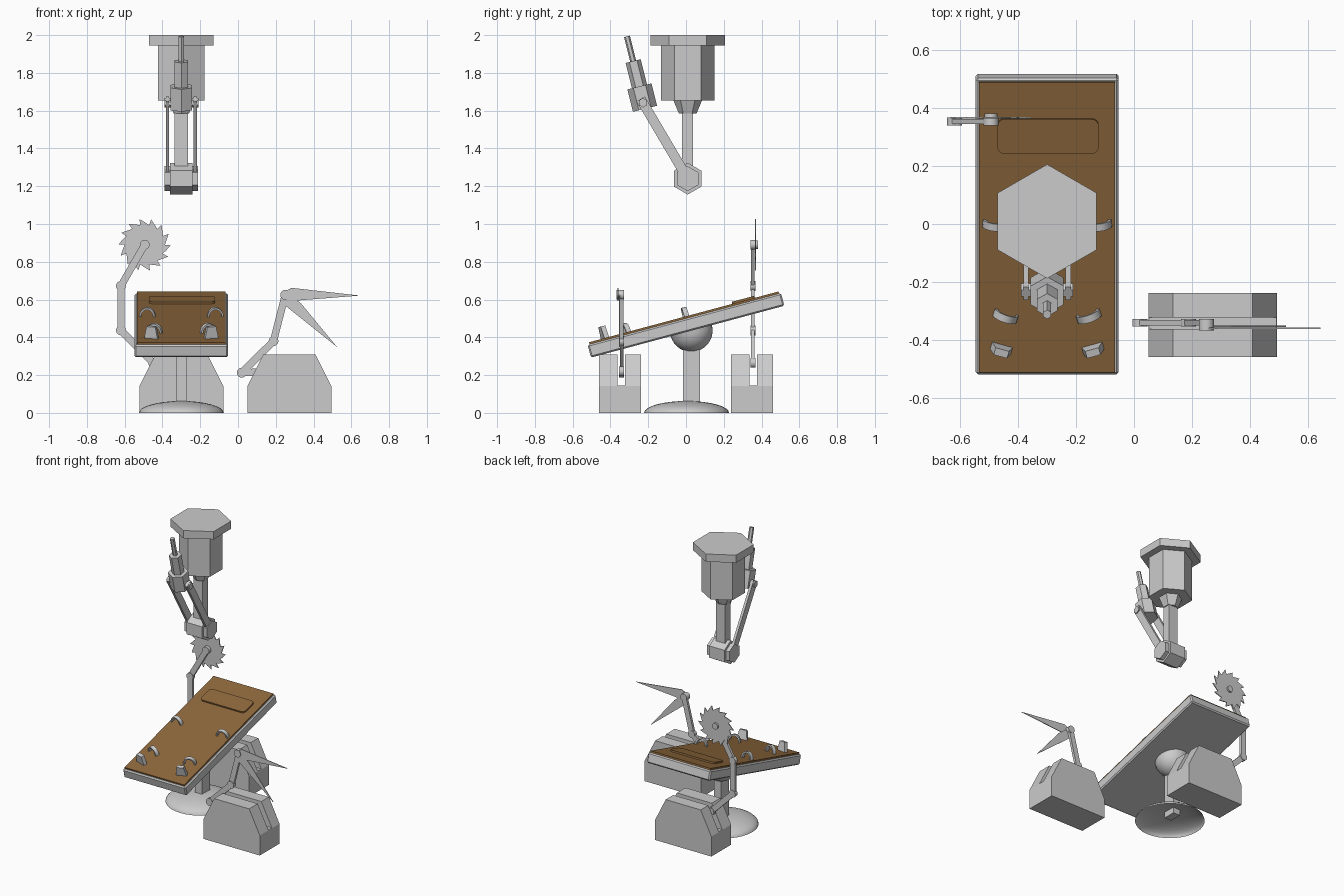
import bpy, bmesh
from math import radians, cos, sin, pi
from mathutils import Matrix, Vector

if "Cube" in bpy.data.objects:
    bpy.data.objects.remove(bpy.data.objects["Cube"])

T = Matrix.Translation
XY = Matrix.Identity(4)
XZ = Matrix.Rotation(radians(90), 4, 'X')                       # profile in x/z, depth along y
YZ = Matrix(((0, 0, 1, 0), (1, 0, 0, 0), (0, 1, 0, 0), (0, 0, 0, 1)))  # profile in y/z, depth along x
CX = -0.30                                                      # centre line of table and overhead unit

wood = bpy.data.materials.new("wood")
wood.diffuse_color = (0.27, 0.14, 0.045, 1)
wood.use_nodes = True
wood.node_tree.nodes["Principled BSDF"].inputs["Base Color"].default_value = wood.diffuse_color


def finish(name, bm, M=XY, mat=None, smooth=False):
    bmesh.ops.transform(bm, matrix=M, verts=bm.verts)
    bmesh.ops.recalc_face_normals(bm, faces=bm.faces)
    me = bpy.data.meshes.new(name)
    bm.to_mesh(me)
    bm.free()
    ob = bpy.data.objects.new(name, me)
    bpy.context.collection.objects.link(ob)
    if mat:
        me.materials.append(mat)
    if smooth:
        bpy.ops.object.select_all(action='DESELECT')
        ob.select_set(True)
        bpy.context.view_layer.objects.active = ob
        bpy.ops.object.shade_smooth_by_angle(angle=radians(35))
    return ob


def prism(name, pts, z0, z1, M=XY, top=1.0, **kw):
    """Extrude a 2D outline from z0 to z1, scaling the far end by top."""
    bm = bmesh.new()
    a = [bm.verts.new((x, y, z0)) for x, y in pts]
    b = [bm.verts.new((x * top, y * top, z1)) for x, y in pts]
    bm.faces.new(a)
    bm.faces.new(b)
    for i in range(len(a)):
        j = (i + 1) % len(a)
        bm.faces.new((a[i], a[j], b[j], b[i]))
    return finish(name, bm, M, **kw)


def rect(hx, hy):
    return [(-hx, -hy), (hx, -hy), (hx, hy), (-hx, hy)]


def ngon(n, r, turn=90):
    return [(r * cos(2 * pi * i / n + radians(turn)), r * sin(2 * pi * i / n + radians(turn))) for i in range(n)]


def bar(p, q, w):
    """Outline of a straight bar of width w from p to q."""
    p, q = Vector(p), Vector(q)
    d = (q - p).normalized() * w / 2
    n = Vector((-d.y, d.x))
    return [tuple(v) for v in (p - n, q - n, q + n, p + n)]


def half_ball(name, r, scale, M):
    bm = bmesh.new()
    bmesh.ops.create_uvsphere(bm, u_segments=32, v_segments=16, radius=r)
    bmesh.ops.bisect_plane(bm, geom=bm.verts[:] + bm.edges[:] + bm.faces[:], plane_co=(0, 0, 0),
                           plane_no=(0, 0, 1), clear_inner=True)
    bmesh.ops.scale(bm, vec=scale, verts=bm.verts)
    return finish(name, bm, M, smooth=True)


# pedestal: shallow dome foot, column, half-ball pivot
tilt = Matrix.Rotation(radians(15), 4, 'X')
half_ball("pedestal_foot", 0.225, (1, 1, 0.28), T((CX, 0.003, 0)))
prism("pedestal_column", rect(0.028, 0.045), 0.02, 0.37, T((CX, 0.028, 0)))
half_ball("pivot_ball", 0.113, (1, 1, 1), T((CX, 0.028, 0.436)) @ tilt @ Matrix.Rotation(pi, 4, 'X'))

# tilted table: frame, wooden top, head pad
TB = T((CX, 0.009, 0.43)) @ tilt
frame = prism("table_frame", rect(0.247, 0.53), 0, 0.07, TB)
bev = frame.modifiers.new("bevel", 'BEVEL')
bev.width, bev.segments = 0.008, 1
prism("table_top", rect(0.235, 0.519), 0.06, 0.081, TB, mat=wood)
pad = []
for k, (sx, sy) in enumerate(((1, 1), (-1, 1), (-1, -1), (1, -1))):
    for s in range(5):
        a = radians(90 * k + 22.5 * s)
        pad.append((sx * 0.15 + 0.025 * cos(a), sy * 0.037 + 0.025 * sin(a)))
prism("head_pad", pad, 0.075, 0.092, TB @ T((0.003, 0.328, 0)), mat=wood)

# restraint cuffs and foot blocks, mirrored across the table
arch = [(0.043 * cos(pi * i / 10), 0.05 * sin(pi * i / 10)) for i in range(11)]
arch += [(0.033 * cos(pi * i / 10), 0.04 * sin(pi * i / 10)) for i in range(10, -1, -1)]
for side, s in (("left", -1), ("right", 1)):
    for part, x, y, yaw in (("wrist", 0.18, 0.012, 6), ("ankle", 0.143, -0.315, 18)):
        M = TB @ T((s * x, y, 0.08)) @ Matrix.Rotation(radians(s * yaw), 4, 'Z') @ XZ
        prism(f"{part}_cuff_{side}", arch, -0.013, 0.013, M, smooth=True)
    M = TB @ T((s * 0.158, -0.432, 0.08)) @ Matrix.Rotation(radians(s * 16), 4, 'Z') @ XZ
    prism(f"foot_block_{side}", [(-0.038, -0.005), (0.038, -0.005), (0.024, 0.065), (-0.024, 0.065)],
          -0.013, 0.013, M)

# slotted housings for the two tool arms
outline = [(-0.222, 0), (0.222, 0), (0.222, 0.142), (0.138, 0.31), (-0.138, 0.31), (-0.222, 0.142)]
for name, x, y in (("shear_housing", 0.272, -0.349), ("saw_housing", CX, 0.349)):
    box = prism(name, outline, -0.111, 0.111, T((x, y, 0)) @ XZ)
    cutter = prism(name + "_slot_cutter", rect(0.4, 0.02), 0.145, 0.5, T((x, y + 0.006, 0)))
    cutter.hide_render = True
    cutter.display_type = 'WIRE'
    cut = box.modifiers.new("slot", 'BOOLEAN')
    cut.operation, cut.object, cut.solver = 'DIFFERENCE', cutter, 'EXACT'


# jointed arms: flat links with round knuckles
def arm(name, y, joints):
    for i, p in enumerate(joints):
        M = T((p[0], y, p[1])) @ XZ
        last = i == len(joints) - 1
        prism(f"{name}_joint_{i}", ngon(16, 0.026), -0.013, 0.026 if last and y < 0 else 0.013, M, smooth=True)
        if i:
            prism(f"{name}_link_{i}", bar(joints[i - 1], p, 0.038), -0.009, 0.009, T((0, y, 0)) @ XZ)


arm("shear_arm", -0.341, [(0.25, 0.22), (0.02, 0.213), (0.188, 0.38), (0.25, 0.625)])
arm("saw_arm", 0.354, [(-0.45, 0.265), (-0.62, 0.437), (-0.62, 0.672), (-0.494, 0.89)])

# shear blades
prism("upper_blade", [(0.225, 0.63), (0.283, 0.662), (0.645, 0.621), (0.275, 0.592), (0.24, 0.605)],
      0.357, 0.362, XZ)
prism("lower_blade", [(0.228, 0.62), (0.25, 0.645), (0.335, 0.578), (0.525, 0.348), (0.25, 0.568)],
      0.350, 0.355, XZ)

# circular saw blade with hooked teeth
teeth, N = [], 14
for i in range(N):
    for r, f in ((0.107, 0), (0.118, 0.45), (0.139, 0.95)):
        a = 2 * pi * (i + f) / N
        teeth.append((r * cos(a), r * sin(a)))
SAW = T((-0.494, 0.367, 0.89)) @ XZ
prism("saw_blade", teeth, -0.003, 0.003, SAW)
prism("saw_hub", ngon(16, 0.022), -0.014, 0.01, SAW, smooth=True)

# overhead mount: hexagonal cap, body, collar and square shaft
OV = T((CX, 0.009, 0))
prism("ceiling_cap", ngon(6, 0.197), 1.945, 2.0, OV)
prism("ceiling_body", ngon(6, 0.142), 1.655, 1.95, OV)
prism("body_collar", ngon(6, 0.078), 1.66, 1.585, OV, top=0.6)
prism("drop_shaft", rect(0.035, 0.029), 1.25, 1.6, OV)

# hexagonal elbow and the fork that rises from it
EL = T((CX, 0.009, 1.24)) @ YZ
prism("elbow_block", ngon(6, 0.084), -0.06, 0.06, EL)
prism("elbow_caps", ngon(6, 0.066), -0.088, 0.088, EL)
for side, s in (("left", -1), ("right", 1)):
    prism(f"fork_bar_{side}", bar((0.006, 1.245), (-0.24, 1.662), 0.052), -0.009, 0.009,
          T((CX + s * 0.073, 0, 0)) @ YZ)
prism("fork_pin", ngon(6, 0.025), -0.09, 0.09, T((CX, -0.228, 1.642)) @ YZ)

# plunger held in the fork: stacked hexagonal sections leaning forward
PL = T((CX, -0.217, 1.61)) @ Matrix.Rotation(radians(14), 4, 'X')
for name, r, z0, z1 in (("plunger_barrel", 0.066, 0, 0.122), ("plunger_sleeve", 0.041, 0.11, 0.26),
                        ("plunger_rod", 0.016, 0.25, 0.395)):
    prism(name, ngon(6, r), z0, z1, PL)
